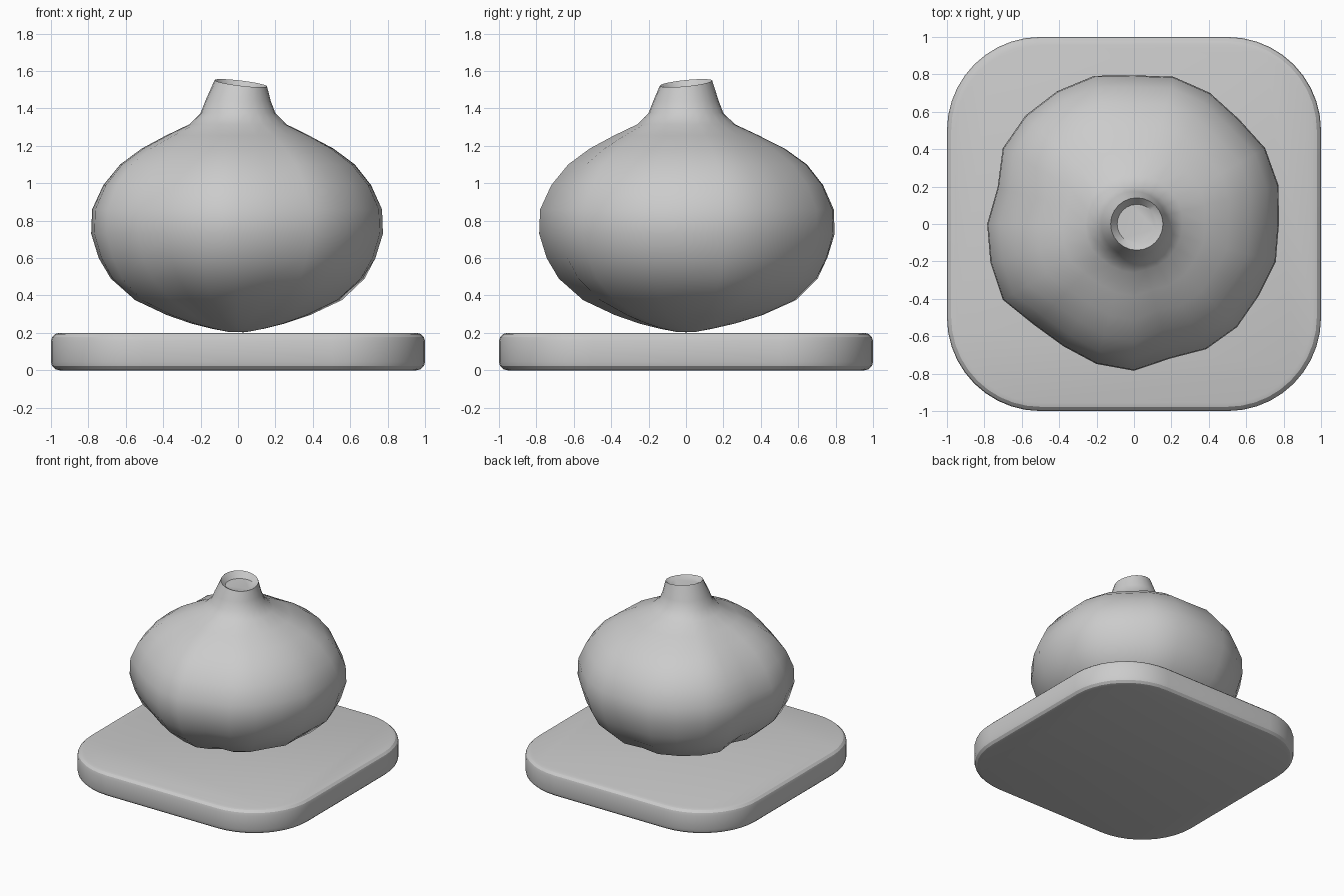
import bpy, bmesh, math

cube = bpy.data.objects.get("Cube")
if cube:
    bpy.data.objects.remove(cube)

grey = bpy.data.materials.new("plain grey")
grey.use_nodes = True
colour = (0.6, 0.6, 0.6, 1)
grey.diffuse_color = colour
grey.node_tree.nodes["Principled BSDF"].inputs["Base Color"].default_value = colour


def finish(bm, name, angle):
    """Turn a bmesh into a shaded object."""
    bmesh.ops.recalc_face_normals(bm, faces=bm.faces)
    mesh = bpy.data.meshes.new(name)
    bm.to_mesh(mesh)
    bm.free()
    mesh.materials.append(grey)
    obj = bpy.data.objects.new(name, mesh)
    bpy.context.collection.objects.link(obj)
    bpy.ops.object.select_all(action='DESELECT')
    obj.select_set(True)
    bpy.context.view_layer.objects.active = obj
    bpy.ops.object.shade_smooth_by_angle(angle=math.radians(angle))
    return obj


def bridge(bm, low, high):
    n = len(low)
    for i in range(n):
        j = (i + 1) % n
        bm.faces.new((low[i], low[j], high[j], high[i]))


# Base: rounded square slab with soft top and bottom edges
RADIUS, STEPS, EDGE, HEIGHT = 0.5, 10, 0.045, 0.2


def slab_ring(bm, inset, z):
    ring = []
    for quarter in range(4):
        mid = math.pi / 4 + quarter * math.pi / 2
        cx = math.copysign(1 - RADIUS, math.cos(mid))
        cy = math.copysign(1 - RADIUS, math.sin(mid))
        for s in range(STEPS + 1):
            a = (quarter + s / STEPS) * math.pi / 2
            r = RADIUS - inset
            ring.append(bm.verts.new((cx + r * math.cos(a), cy + r * math.sin(a), z)))
    return ring


bm = bmesh.new()
arc = [(EDGE * (1 - math.sin(t)), EDGE * (1 - math.cos(t)))
       for t in (k * math.pi / 6 for k in range(4))]
levels = arc + [(inset, HEIGHT - z) for inset, z in reversed(arc)]
rings = [slab_ring(bm, inset, z) for inset, z in levels]
for low, high in zip(rings, rings[1:]):
    bridge(bm, low, high)
bm.faces.new(rings[0])
bm.faces.new(rings[-1])
finish(bm, "base_slab", 25)

# Bulb: lobed outline swept up a profile of (radius, height, lobe strength)
outline = [.775, .80, .81, .793, .81, .815, .795, .82, .82, .82, .81, .755,
           .785, .795, .81, .76, .755, .775, .785, .745, .773, .78, .77, .785]
profile = [(.05, .205, 0), (.14, .222, 1), (.25, .25, 2), (.38, .295, 2.6),
           (.55, .375, 2.4), (.68, .49, 1.6), (.745, .6, 1.1), (.785, .73, 1),
           (.78, .86, 1), (.72, .99, 1.2), (.63, 1.1, 1.4), (.515, 1.185, 1.4),
           (.385, 1.255, 1), (.26, 1.315, .5), (.2, 1.375, 0), (.175, 1.44, 0),
           (.14, 1.53, 0)]
N = len(outline)


def rim_height(x, y):
    """Ragged cut top, highest at the back right."""
    return 1.535 - 0.12 * x + 0.1 * y


bm = bmesh.new()
rings = []
for r, z, lobe in profile:
    ring = []
    for i, o in enumerate(outline):
        a = 2 * math.pi * i / N
        rr = r * (1 + (o / 0.785 - 1) * lobe)
        x, y = rr * math.cos(a), rr * math.sin(a)
        h = z
        if z > 1.5:
            h = rim_height(x, y)
            x += 0.015
        ring.append(bm.verts.new((x, y, h)))
    rings.append(ring)
for low, high in zip(rings, rings[1:]):
    bridge(bm, low, high)
tip = bm.verts.new((0.03, 0, .203))
for i in range(N):
    bm.faces.new((tip, rings[0][(i + 1) % N], rings[0][i]))

# Shallow hollow in the cut stem
inner = [bm.verts.new((0.015 + (v.co.x - 0.015) * .75, v.co.y * .75, 1.505))
         for v in rings[-1]]
bridge(bm, rings[-1], inner)
bm.faces.new(inner)
finish(bm, "garlic_bulb", 40)
